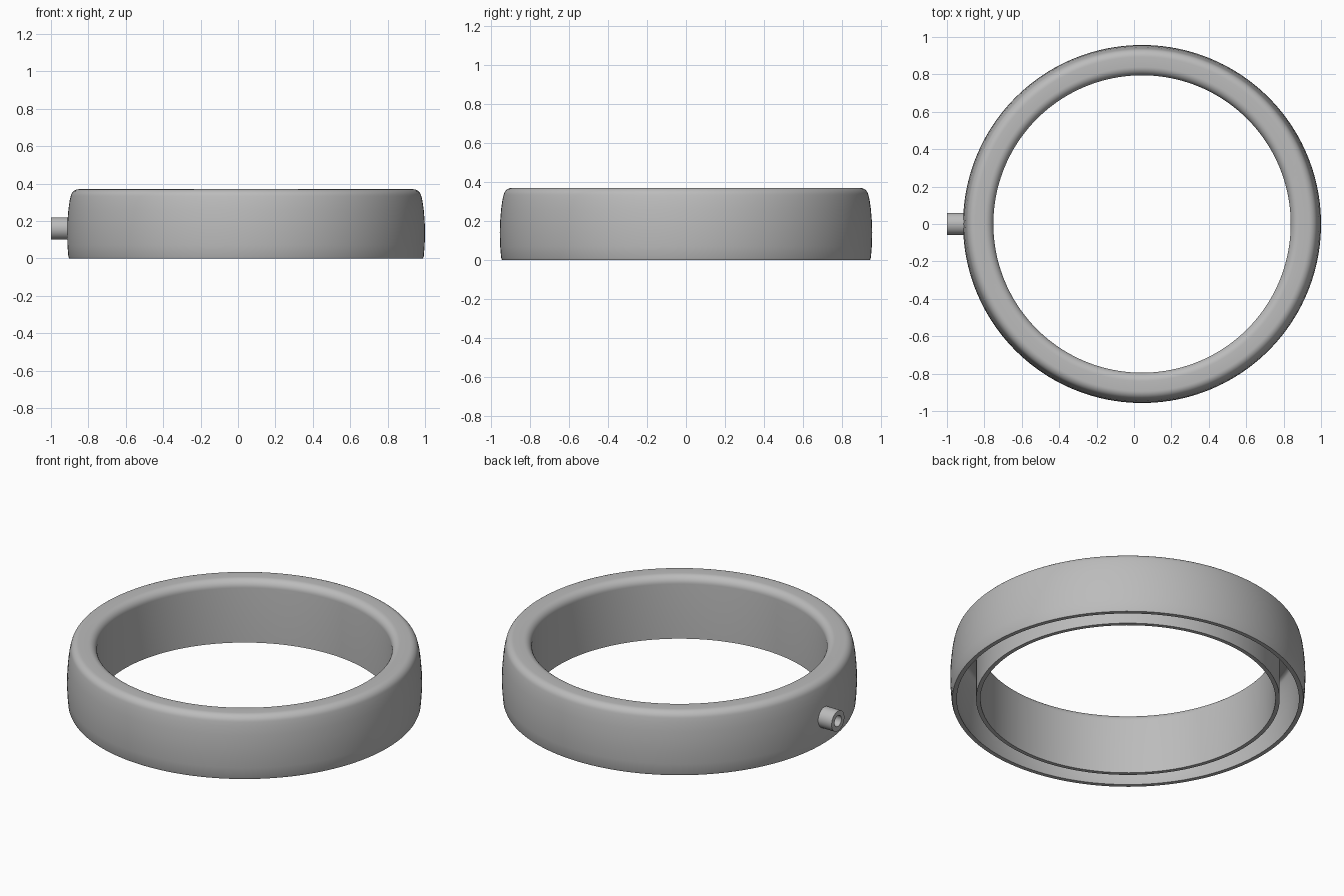
import bpy, bmesh, math
from mathutils import Matrix, Vector

cube = bpy.data.objects.get("Cube")
if cube:
    bpy.data.objects.remove(cube, do_unlink=True)

grey = bpy.data.materials.new("satin grey")
grey.use_nodes = True
colour = (0.5, 0.5, 0.5, 1)
grey.diffuse_color = colour
grey.node_tree.nodes["Principled BSDF"].inputs["Base Color"].default_value = colour


def lathe(name, profile, steps, matrix):
    """Spin a closed (radius, height) profile around the local z axis."""
    bm = bmesh.new()
    verts = [bm.verts.new((r, 0, z)) for r, z in profile]
    edges = [bm.edges.new((v, verts[i - 1])) for i, v in enumerate(verts)]
    bmesh.ops.spin(bm, geom=verts + edges, cent=(0, 0, 0), axis=(0, 0, 1),
                   angle=math.tau, steps=steps, use_merge=True)
    bmesh.ops.remove_doubles(bm, verts=bm.verts, dist=1e-5)
    bmesh.ops.recalc_face_normals(bm, faces=bm.faces)
    bm.transform(matrix)
    mesh = bpy.data.meshes.new(name)
    bm.to_mesh(mesh)
    bm.free()
    mesh.materials.append(grey)
    obj = bpy.data.objects.new(name, mesh)
    bpy.context.collection.objects.link(obj)
    return obj


def fillet(cr, cz, radius, start, end, steps=8):
    angles = [math.radians(start + (end - start) * i / steps) for i in range(steps + 1)]
    return [(cr + radius * math.cos(a), cz + radius * math.sin(a)) for a in angles]


def activate(obj):
    bpy.ops.object.select_all(action='DESELECT')
    obj.select_set(True)
    bpy.context.view_layer.objects.active = obj


# Ring shell: bulged outer wall, rounded top, straight inner wall, open channel below
height = 0.37
outer = [(0.946, 0), (0.95, 0.01), (0.955, 0.07), (0.957, 0.14),
         (0.955, 0.2), (0.95, 0.26), (0.943, 0.31)]
profile = (outer
           + fillet(0.893, height - 0.045, 0.045, 10, 90)
           + fillet(0.84, height - 0.045, 0.045, 90, 180)
           + [(0.795, 0), (0.818, 0)]
           + fillet(0.843, height - 0.05, 0.025, 180, 90, 5)
           + fillet(0.89, height - 0.05, 0.025, 90, 10, 5)
           + [(r - 0.024, z) for r, z in reversed(outer)])
ring = lathe("ring_shell", profile, 160, Matrix.Translation((0.043, 0, 0)))

# Side spout: a short pipe pointing to -x
pipe_frame = Matrix.Translation((-1, 0, 0.16)) @ Matrix.Rotation(math.pi / 2, 4, 'Y')
pipe = lathe("side_pipe", [(0.032, 0), (0.06, 0), (0.06, 0.1), (0.032, 0.1)], 48, pipe_frame)

# Bore through the outer wall behind the pipe
bpy.ops.mesh.primitive_cylinder_add(vertices=48, radius=0.032, depth=0.2,
                                    location=(-0.95, 0, 0.16), rotation=(0, math.pi / 2, 0))
bore = bpy.context.object
bore.name = "bore_cutter"
bore.hide_render = True
cut = ring.modifiers.new("bore", 'BOOLEAN')
cut.operation = 'DIFFERENCE'
cut.solver = 'EXACT'
cut.object = bore
activate(ring)
bpy.ops.object.modifier_apply(modifier=cut.name)
bpy.data.objects.remove(bore, do_unlink=True)

for obj in (ring, pipe):
    activate(obj)
    bpy.ops.object.shade_smooth_by_angle(angle=math.radians(35))
